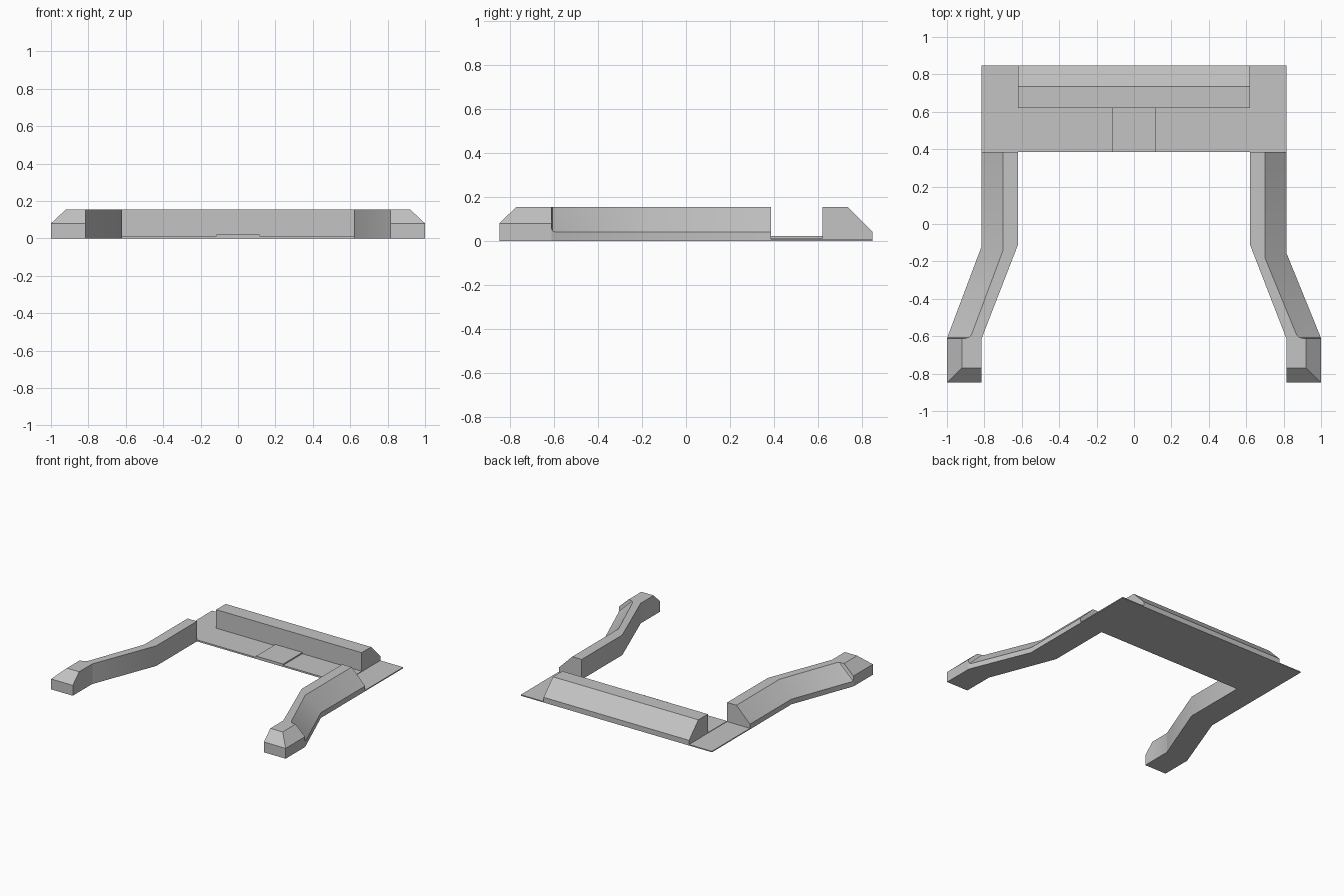
import bpy, bmesh, math

cube = bpy.data.objects.get("Cube")
if cube:
    bpy.data.objects.remove(cube, do_unlink=True)

grey = bpy.data.materials.new("plain grey")
grey.use_nodes = True
colour = (0.55, 0.55, 0.55, 1)
grey.diffuse_color = colour
grey.node_tree.nodes["Principled BSDF"].inputs["Base Color"].default_value = colour

HEIGHT, LIP, BACK, FRONT = 0.155, 0.04, 0.848, 0.385
INNER, OUTER = 0.62, 0.815


def loft(name, rings):
    """Skin a closed solid over rings of matching points."""
    bm = bmesh.new()
    loops = [[bm.verts.new(p) for p in ring] for ring in rings]
    for a, b in zip(loops, loops[1:]):
        for i in range(len(a)):
            j = (i + 1) % len(a)
            bm.faces.new((a[i], a[j], b[j], b[i]))
    bm.faces.new(loops[0])
    bm.faces.new(loops[-1])
    bmesh.ops.remove_doubles(bm, verts=bm.verts, dist=0.0005)
    bmesh.ops.recalc_face_normals(bm, faces=bm.faces)
    mesh = bpy.data.meshes.new(name)
    bm.to_mesh(mesh)
    bm.free()
    mesh.materials.append(grey)
    obj = bpy.data.objects.new(name, mesh)
    bpy.context.collection.objects.link(obj)
    return obj


def bar(name, x0, x1, outline):
    """Extrude a (y, z) outline along x."""
    return loft(name, [[(x, y, z) for y, z in outline] for x in (x0, x1)])


def plate(name, x0, x1, y0, y1, top):
    return bar(name, x0, x1, [(y0, 0), (y1, 0), (y1, top), (y0, top)])


def section(side, inner, yi, ridge, yr, outer, yo, shoulder=LIP, top=HEIGHT):
    """Arm cross-section: upright inner wall, flat top, sloped outer side."""
    return [(side * x, y, z) for x, y, z in (
        (inner, yi, 0), (inner, yi, top), (ridge, yr, top),
        (outer, yo, shoulder), (outer, yo, 0))]


# Arms, splayed outwards and ending in a raised, chamfered foot
for side, label, bend_ridge, bend_outer in ((1, "left", -0.18, -0.155),
                                            (-1, "right", -0.14, -0.12)):
    wall = -0.612
    arm = loft(label + "_arm", [
        section(side, INNER, FRONT, 0.70, FRONT, OUTER, FRONT),
        section(side, INNER, -0.11, 0.70, bend_ridge, OUTER, bend_outer),
        section(side, 0.808, -0.595, 0.868, -0.59, 0.993, -0.593),
        section(side, 0.812, -0.605, 0.883, -0.606, 0.998, -0.607, 0.045),
        section(side, OUTER, wall, 0.903, wall, 1.0, wall, 0.06),
        section(side, OUTER, wall, 0.92, wall, 1.0, wall, 0.08),
        section(side, OUTER, -0.77, 0.92, -0.77, 1.0, -0.77, 0.08),
        section(side, OUTER, -BACK, 1.0, -BACK, 1.0, -BACK, 0.08, 0.08),
    ])
    bpy.ops.object.select_all(action="DESELECT")
    arm.select_set(True)
    bpy.context.view_layer.objects.active = arm
    bpy.ops.object.shade_smooth_by_angle(angle=math.radians(30))

    # Thin corner plate behind each arm
    x0, x1 = sorted((side * INNER, side * OUTER))
    plate(label + "_corner_plate", x0, x1, FRONT, BACK, 0.008)

# Back rail with sloped rear
bar("back_rail", -INNER, INNER, [
    (0.62, 0), (0.62, HEIGHT), (0.735, HEIGHT), (BACK, LIP), (BACK, 0)])

# Floor panel with a raised centre pad
plate("floor_panel", -INNER, INNER, FRONT, 0.62, 0.012)
plate("centre_pad", -0.115, 0.115, FRONT, 0.62, 0.022)
